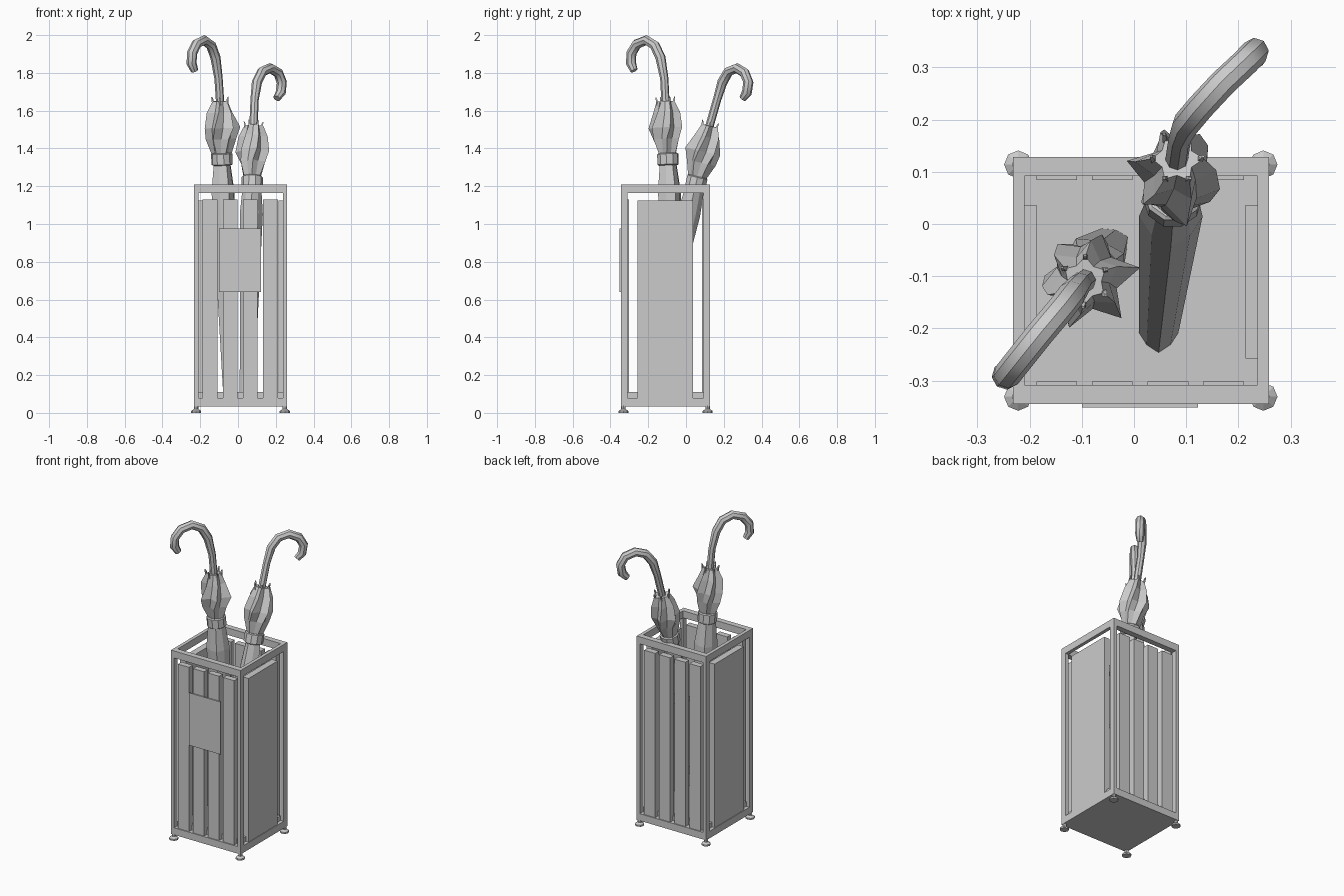
import bpy, bmesh, math, random
from mathutils import Vector

random.seed(4)
cube = bpy.data.objects.get("Cube")
if cube:
    bpy.data.objects.remove(cube)

grey = bpy.data.materials.new("plain grey")
grey.use_nodes = True
tone = (0.6, 0.6, 0.6, 1)
grey.diffuse_color = tone
grey.node_tree.nodes["Principled BSDF"].inputs["Base Color"].default_value = tone


def finish(name, bm, smooth=False):
    bmesh.ops.recalc_face_normals(bm, faces=bm.faces)
    mesh = bpy.data.meshes.new(name)
    bm.to_mesh(mesh)
    bm.free()
    mesh.materials.append(grey)
    ob = bpy.data.objects.new(name, mesh)
    bpy.context.collection.objects.link(ob)
    if smooth:
        bpy.ops.object.select_all(action='DESELECT')
        ob.select_set(True)
        bpy.context.view_layer.objects.active = ob
        bpy.ops.object.shade_smooth_by_angle(angle=math.radians(40))


def box(name, x, y, z):
    bm = bmesh.new()
    bmesh.ops.create_cube(bm, size=1)
    for v in bm.verts:
        v.co = [a[0] + (c + 0.5) * (a[1] - a[0]) for a, c in zip((x, y, z), v.co)]
    finish(name, bm)


def loft(name, rings, smooth=False):
    """Skin a list of equally long vertex loops and cap both ends."""
    bm = bmesh.new()
    loops = [[bm.verts.new(p) for p in ring] for ring in rings]
    n = len(loops[0])
    for a, b in zip(loops, loops[1:]):
        for i in range(n):
            j = (i + 1) % n
            bm.faces.new((a[i], a[j], b[j], b[i]))
    bm.faces.new(loops[0])
    bm.faces.new(loops[-1])
    finish(name, bm, smooth)


def circle(centre, u, v, radii, turn=0):
    n = len(radii)
    return [centre + r * (math.cos(turn + math.tau * i / n) * u + math.sin(turn + math.tau * i / n) * v)
            for i, r in enumerate(radii)]


# Frame: four posts, top and bottom rails, floor tray
X0, X1, Y0, Y1 = -0.232, 0.259, -0.345, 0.128
PX, PY = 0.022, 0.036
LOW, HIGH = 0.035, 1.21
x_sides = {"right": (X0, X0 + PX), "left": (X1 - PX, X1)}
y_sides = {"front": (Y0, Y0 + PY), "back": (Y1 - PY, Y1)}
for xn, xs in x_sides.items():
    for yn, ys in y_sides.items():
        box(f"{yn}_{xn}_post", xs, ys, (LOW, HIGH))
for level, zs in {"top": (1.165, HIGH), "bottom": (LOW, 0.08)}.items():
    for xn, xs in x_sides.items():
        box(f"{xn}_{level}_rail", xs, (Y0 + PY, Y1 - PY), zs)
    for yn, ys in y_sides.items():
        box(f"{yn}_{level}_rail", (X0 + PX, X1 - PX), ys, zs)
box("floor_tray", (X0 + PX, X1 - PX), (Y0 + PY, Y1 - PY), (LOW, 0.11))

# Thick side panels, front and back slats, sign plate
for xn, xs in {"right": (-0.228, -0.187), "left": (0.214, 0.255)}.items():
    box(f"{xn}_panel", xs, (-0.258, 0.036), (0.08, 1.125))
for yn, ys in {"front": (-0.339, -0.302), "back": (0.084, 0.122)}.items():
    for k in range(4):
        x = -0.187 + k * 0.1065
        box(f"{yn}_slat_{k + 1}", (x, x + 0.078), ys, (0.08, 1.13))
box("sign_plate", (-0.1, 0.123), (-0.352, Y0), (0.64, 0.975))

# Feet: flat octagonal disc and a stem
EX, EY = Vector((1, 0, 0)), Vector((0, 1, 0))
for xn, x in (("right", -0.222), ("left", 0.248)):
    for yn, y in (("front", -0.331), ("back", 0.114)):
        profile = [(0.027, 0), (0.027, 0.01), (0.012, 0.02), (0.012, LOW + 0.005)]
        loft(f"{yn}_{xn}_foot",
             [circle(Vector((x, y, z)), EX, EY, [r] * 8) for r, z in profile])


def umbrella(name, top, tip, hook, turn, flare):
    top, tip = Vector(top), Vector(tip)
    axis = (tip - top).normalized()
    length = (tip - top).length
    path = [Vector(p) for p in hook] + [top, top + axis * 0.2]

    # Crook handle swept along its bent path
    side = axis.cross(path[0] - top).normalized()
    rings = []
    for i, p in enumerate(path):
        t = (path[min(i + 1, len(path) - 1)] - path[max(i - 1, 0)]).normalized()
        r = 0.02 if i == 0 else 0.027 if i < 7 else 0.022
        rings.append(circle(p, side, side.cross(t).normalized(), [r] * 8))
    loft(f"{name}_handle", rings, True)

    # Pleated cloth bundle above the strap
    u = axis.orthogonal().normalized()
    v = axis.cross(u)
    folds = 6
    rings = []
    for d, r, valley, twist in ((0, 0.05, 0.65, 0), (0.06, 0.074, 0.62, 0.1), (0.14, 0.098, 0.62, 0.3),
                                (0.2, 0.08, 0.68, 0.5), (0.29, 0.048, 0.85, 0.6)):
        radii = [r * (valley if i % 2 else random.uniform(0.85, 1.08)) for i in range(folds * 2)]
        rings.append(circle(top + axis * d, u, v, radii, turn + twist))
    loft(f"{name}_cloth_folds", rings)

    # Strap and the lower rolled cloth
    rings = [circle(top + axis * d, u, v, [r] * 10, turn)
             for d, r in ((0.275, 0.05), (0.28, 0.057), (0.335, 0.057), (0.34, 0.05))]
    loft(f"{name}_strap", rings)
    rings = [circle(top + axis * d, u, v, [r * (0.9 if i % 2 else 1.05) for i in range(8)], turn)
             for d, r in ((0.32, 0.046), (0.48, flare), (length, 0.036))]
    loft(f"{name}_rolled_cloth", rings)

    # Rib ends around the handle
    for k in range(folds):
        a = turn + math.tau * k / folds
        out = math.cos(a) * u + math.sin(a) * v
        base = top + out * 0.042
        loft(f"{name}_rib_end_{k + 1}",
             [circle(base + axis * d + out * o, u, v, [r] * 4)
              for d, o, r in ((0.02, 0, 0.007), (-0.012, 0.005, 0.006), (-0.022, 0.008, 0.003))])


umbrella("right_umbrella", (-0.095, -0.109, 1.65), (-0.045, -0.042, 0.1),
         [(-0.23, -0.275, 1.812), (-0.246, -0.291, 1.85), (-0.243, -0.289, 1.905), (-0.22, -0.26, 1.953),
          (-0.18, -0.21, 1.973), (-0.142, -0.165, 1.945), (-0.119, -0.135, 1.88), (-0.103, -0.115, 1.77)],
         0.3, 0.065)
umbrella("left_umbrella", (0.082, 0.125, 1.52), (0.047, -0.21, 0.1),
         [(0.206, 0.3, 1.665), (0.226, 0.322, 1.695), (0.232, 0.33, 1.75), (0.213, 0.31, 1.8),
          (0.17, 0.27, 1.825), (0.128, 0.225, 1.807), (0.1, 0.192, 1.75), (0.088, 0.165, 1.66)],
         0.8, 0.058)
